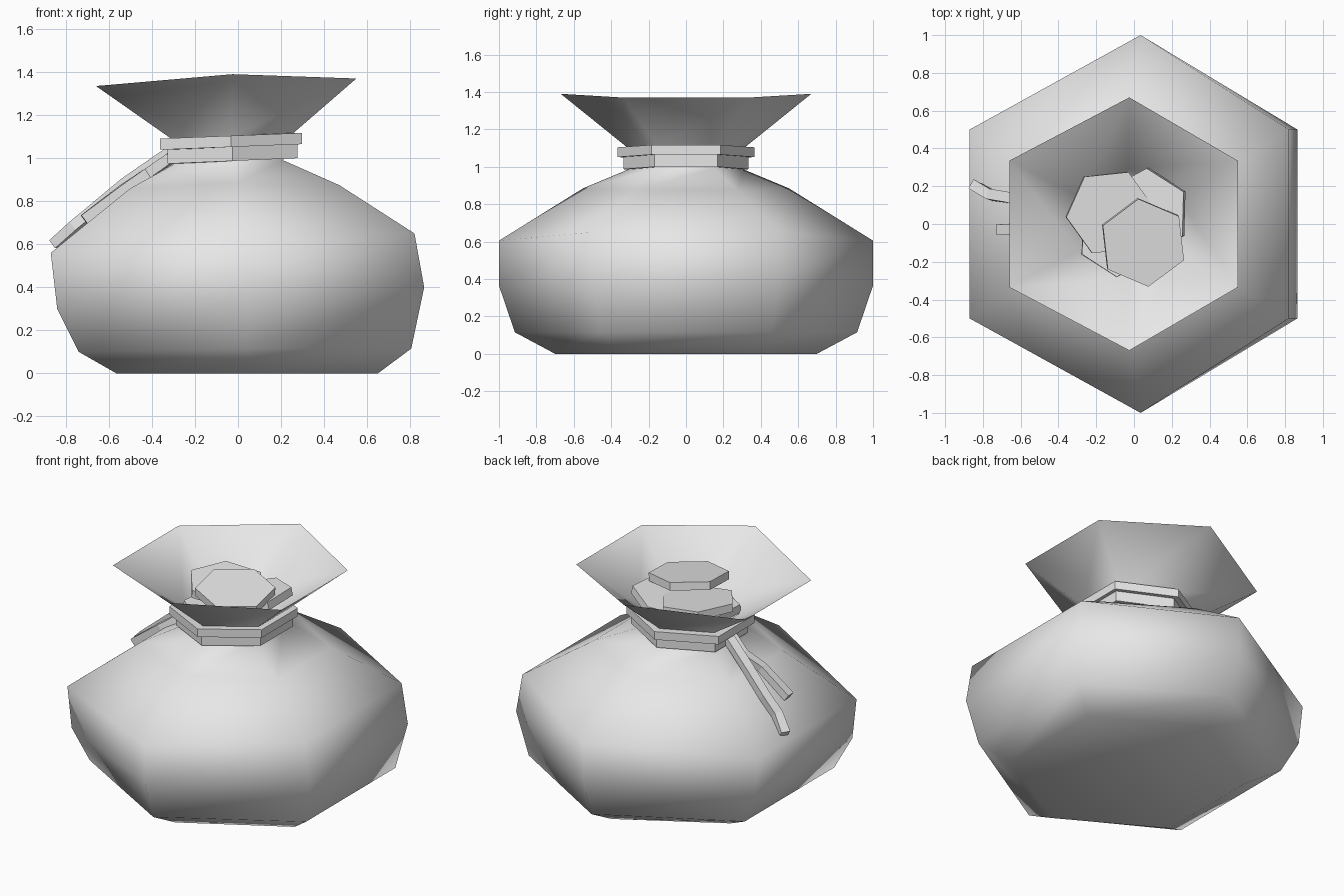
import bpy, math
from mathutils import Vector, Euler

if "Cube" in bpy.data.objects:
    bpy.data.objects.remove(bpy.data.objects["Cube"])

grey = bpy.data.materials.new("plain_grey")
grey.diffuse_color = (0.8, 0.8, 0.8, 1)
grey.use_nodes = True
grey.node_tree.nodes["Principled BSDF"].inputs["Base Color"].default_value = grey.diffuse_color


def add(name, verts, faces, smooth=False):
    me = bpy.data.meshes.new(name)
    me.from_pydata(verts, [], faces)
    me.materials.append(grey)
    for p in me.polygons:
        p.use_smooth = smooth
    ob = bpy.data.objects.new(name, me)
    bpy.context.collection.objects.link(ob)
    return ob


def hexring(x0, z0, xm, zm, x1, z1, ym):
    """Six corners: left pair, back point, right pair, front point."""
    h = ym / 2
    return [(x1, -h, z1), (x1, h, z1), (xm, ym, zm),
            (x0, h, z0), (x0, -h, z0), (xm, -ym, zm)]


def loft(name, rings, cap_start=False, cap_end=False, closed=False, smooth=False):
    n = len(rings[0])
    verts = [v for r in rings for v in r]
    faces = []
    m = len(rings)
    for i in range(m if closed else m - 1):
        a, b = i * n, ((i + 1) % m) * n
        for j in range(n):
            k = (j + 1) % n
            faces.append((a + j, a + k, b + k, b + j))
    if cap_start:
        faces.append(tuple(reversed(range(n))))
    if cap_end:
        faces.append(tuple(range((m - 1) * n, m * n)))
    return add(name, verts, faces, smooth)


# pouch body with flared mouth: left x,z, middle x,z, right x,z, half depth
rim = (-0.66, 1.335, -0.025, 1.39, 0.55, 1.37, 0.67)
profile = [
    (-0.565, 0.0, 0.042, 0.0, 0.65, 0.0, 0.70),
    (-0.74, 0.10, 0.035, 0.115, 0.805, 0.115, 0.915),
    (-0.84, 0.30, 0.035, 0.365, 0.865, 0.40, 1.0),
    (-0.87, 0.56, 0.035, 0.605, 0.82, 0.65, 1.0),
    (-0.50, 0.86, -0.01, 0.885, 0.47, 0.875, 0.55),
    (-0.30, 0.97, -0.035, 0.985, 0.21, 0.99, 0.31),
    (-0.31, 1.09, -0.03, 1.10, 0.25, 1.11, 0.31),
    rim,
]
loft("pouch_body", [hexring(*p) for p in profile], cap_start=True, smooth=True)

# inner lining of the mouth
lining = [rim, (-0.29, 1.10, -0.03, 1.11, 0.23, 1.12, 0.29),
          (-0.27, 1.03, -0.03, 1.04, 0.21, 1.05, 0.27)]
loft("mouth_lining", [hexring(*p) for p in lining], cap_end=True, smooth=True).data.flip_normals()


# cord loops around the neck
def cord_loop(name, cx, cz, r_out, r_in, h, tilt):
    rings = []
    for r, dz in ((r_out, -h / 2), (r_out, h / 2), (r_in, h / 2), (r_in, -h / 2)):
        w = r * 0.9
        z = cz + dz
        rings.append(hexring(cx - w, z - tilt, cx, z, cx + w, z + tilt, r))
    loft(name, rings, closed=True)


cord_loop("upper_cord_loop", -0.032, 1.078, 0.367, 0.30, 0.052, 0.013)
cord_loop("lower_cord_loop", -0.025, 1.020, 0.335, 0.28, 0.066, 0.013)


# loose cord ends hanging down the left side
def cord_end(name, pts, w=0.028, t=0.024):
    pts = [Vector(p) for p in pts]
    rings = []
    for i, p in enumerate(pts):
        d = (pts[min(i + 1, len(pts) - 1)] - pts[max(i - 1, 0)]).normalized()
        side = d.cross(Vector((0, 0, 1))).normalized()
        up = side.cross(d)
        rings.append([tuple(p + side * a * w + up * b * t)
                      for a, b in ((-1, -1), (1, -1), (1, 1), (-1, 1))])
    loft(name, rings, cap_start=True, cap_end=True)


cord_end("long_cord_end", [(-0.31, 0.03, 1.03), (-0.52, 0.10, 0.885), (-0.66, 0.14, 0.77),
                           (-0.76, 0.155, 0.685), (-0.85, 0.205, 0.60)])
cord_end("short_cord_end", [(-0.31, -0.02, 1.0), (-0.42, 0.02, 0.93),
                            (-0.53, -0.02, 0.855), (-0.715, -0.03, 0.715)])


# six-sided coins heaped in the mouth
def coin(name, loc, rot, tilt_x, tilt_y, r=0.235, h=0.05):
    e = Euler((math.radians(tilt_x), math.radians(tilt_y), 0))
    rings = []
    for z in (-h, 0):
        ring = []
        for k in range(6):
            a = math.radians(rot + 60 * k)
            v = Vector((r * math.cos(a), r * math.sin(a), z))
            v.rotate(e)
            ring.append(tuple(v + Vector(loc)))
        rings.append(ring)
    loft(name, rings, cap_start=True, cap_end=True)


coin("coin_top", (0.05, -0.10, 1.29), 37, 6, 5)
coin("coin_left", (-0.125, 0.06, 1.225), 6, 3, 5)
coin("coin_right", (0.06, 0.06, 1.20), 28, 2, -12)
coin("coin_bottom", (-0.08, -0.06, 1.13), 27, 0, 4, r=0.22)
